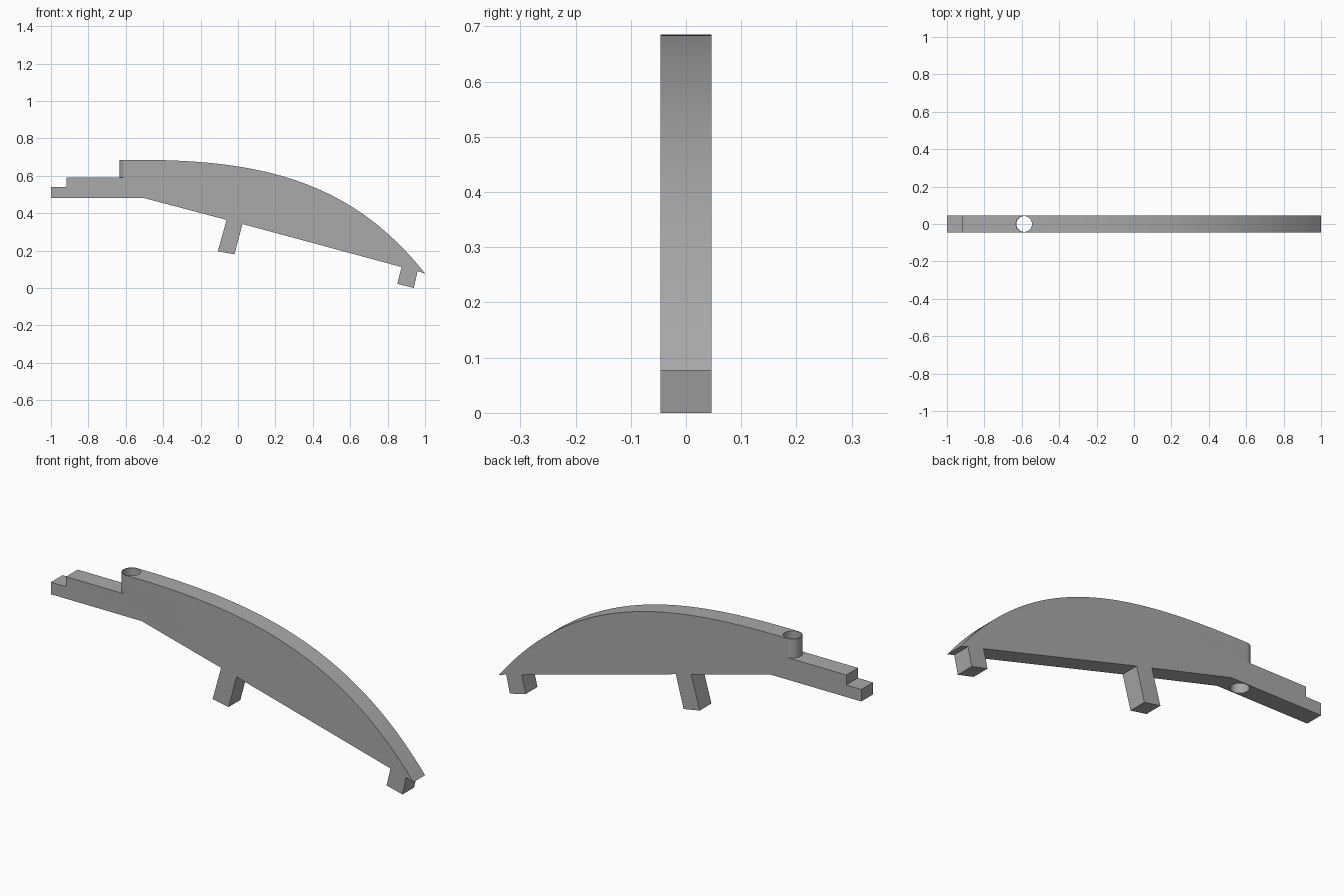
import bpy
import bmesh
import math
from mathutils import Vector
from mathutils.geometry import interpolate_bezier

cube = bpy.data.objects.get("Cube")
if cube:
    bpy.data.objects.remove(cube, do_unlink=True)

HALF = 0.046      # half thickness of the plate
PIVOT = -0.587    # x of the pin hole

grey = bpy.data.materials.new("plain_grey")
grey.use_nodes = True
grey.diffuse_color = (0.4, 0.4, 0.4, 1)
grey.node_tree.nodes["Principled BSDF"].inputs["Base Color"].default_value = (0.4, 0.4, 0.4, 1)


def prism(name, outline, offset):
    """Extrude a closed outline of 3D points along an offset."""
    bm = bmesh.new()
    face = bm.faces.new([bm.verts.new(p) for p in outline])
    ext = bmesh.ops.extrude_face_region(bm, geom=[face])
    moved = [v for v in ext["geom"] if isinstance(v, bmesh.types.BMVert)]
    bmesh.ops.translate(bm, verts=moved, vec=offset)
    bmesh.ops.recalc_face_normals(bm, faces=bm.faces)
    mesh = bpy.data.meshes.new(name)
    bm.to_mesh(mesh)
    bm.free()
    obj = bpy.data.objects.new(name, mesh)
    bpy.context.collection.objects.link(obj)
    mesh.materials.append(grey)
    return obj


def arc(radius, start, end, steps, z):
    angles = [start + (end - start) * i / steps for i in range(steps + 1)]
    return [(PIVOT + radius * math.cos(a), radius * math.sin(a), z) for a in angles]


def cut(target, cutter):
    cutter.hide_render = True
    mod = target.modifiers.new("cut", 'BOOLEAN')
    mod.operation = 'DIFFERENCE'
    mod.solver = 'EXACT'
    mod.object = cutter
    bpy.context.view_layer.objects.active = target
    bpy.ops.object.modifier_apply(modifier=mod.name)
    bpy.data.objects.remove(cutter, do_unlink=True)


# Side outline: curved back, toe foot, middle foot, stepped tail
back = interpolate_bezier(Vector((-0.5, 0.685)), Vector((0.1, 0.68)),
                          Vector((0.6, 0.585)), Vector((1, 0.077)), 48)
toe_foot = [(0.96, 0.09), (0.94, 0), (0.852, 0.022), (0.874, 0.112)]
middle_foot = [(0.024, 0.342), (-0.019, 0.18), (-0.108, 0.196), (-0.061, 0.364)]
tail = [(-0.5, 0.48), (-1, 0.48), (-1, 0.54), (-0.917, 0.54), (-0.917, 0.685)]
outline = [(p[0], -HALF, p[1]) for p in list(back) + toe_foot + middle_foot + tail]
lever = prism("lever_plate", outline, (0, 2 * HALF, 0))

# Lower the tail and leave a rounded end around the pin
round_end = arc(HALF, math.pi / 2, math.pi * 1.5, 32, 0.59)
surround = [(PIVOT, -0.1, 0.59), (-1.1, -0.1, 0.59), (-1.1, 0.1, 0.59), (PIVOT, 0.1, 0.59)]
cut(lever, prism("tail_cutter", round_end + surround, (0, 0, 0.3)))

# Vertical pin hole
cut(lever, prism("hole_cutter", arc(0.042, 0, math.tau, 48, 0.3)[:-1], (0, 0, 0.6)))

# Smooth curves with sharp edges
bpy.ops.object.select_all(action='DESELECT')
lever.select_set(True)
bpy.context.view_layer.objects.active = lever
bpy.ops.object.shade_smooth_by_angle(angle=math.radians(25))
